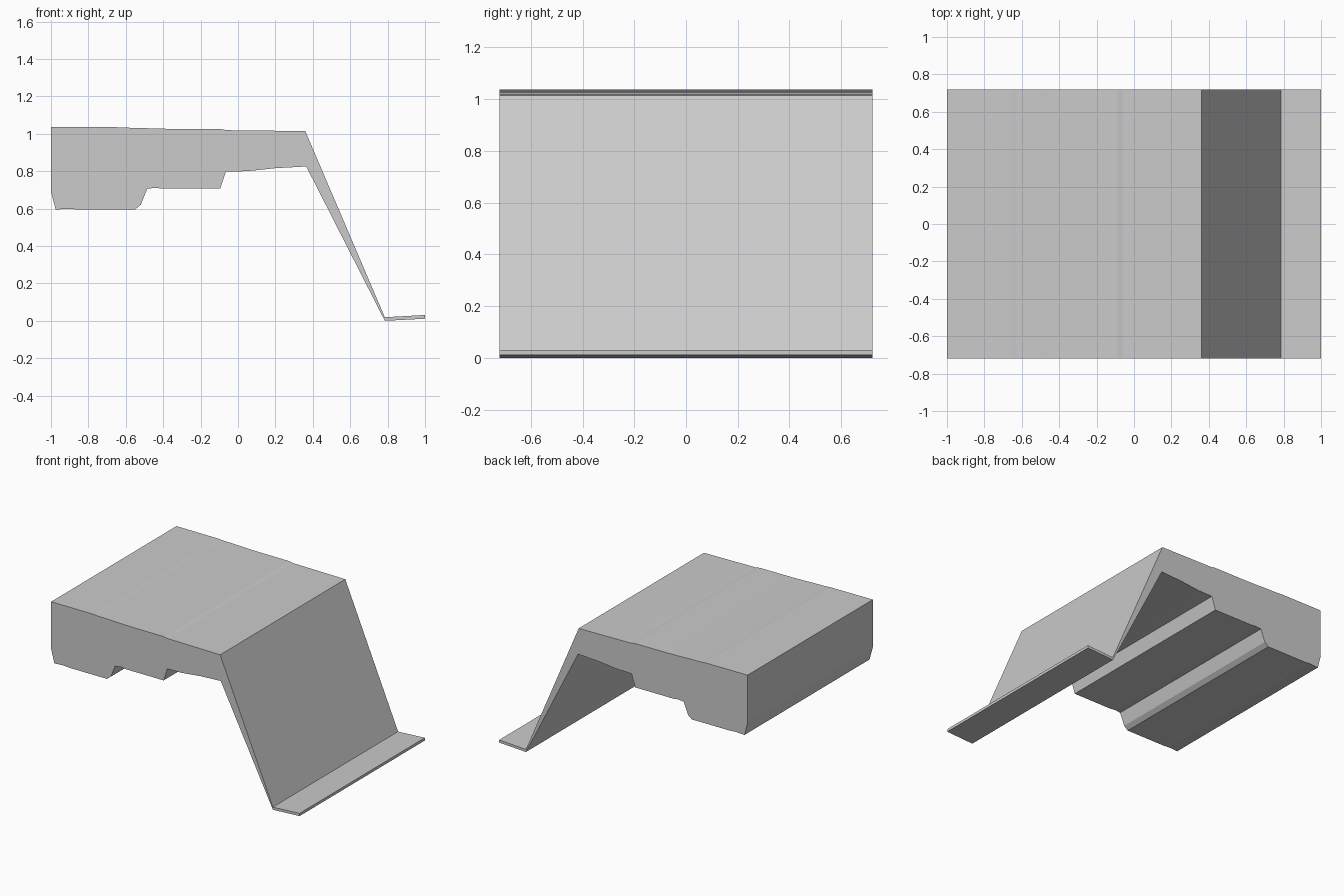
import bpy
import bmesh

if "Cube" in bpy.data.objects:
    bpy.data.objects.remove(bpy.data.objects["Cube"])

HALF_WIDTH = 0.72

# Side profile (x, z), clockwise from the top left corner
top_edge = [(-1, 1.037), (-0.66, 1.036), (-0.63, 1.033), (-0.52, 1.031), (-0.45, 1.028),
            (-0.35, 1.026), (-0.09, 1.025), (-0.06, 1.019), (0.04, 1.018), (0.36, 1.014)]
ramp_and_lip = [(0.785, 0.019), (1, 0.031), (1, 0.011), (0.785, 0.0)]
stepped_underside = [(0.365, 0.825), (0.2, 0.816), (0.05, 0.8), (-0.065, 0.798),
                     (-0.095, 0.706), (-0.40, 0.706), (-0.44, 0.711), (-0.485, 0.706),
                     (-0.52, 0.62), (-0.55, 0.595), (-0.86, 0.595), (-0.9, 0.599),
                     (-0.975, 0.595), (-1, 0.69)]


def extrude_profile(name, points, half):
    """Closed prism: an xz outline swept along y."""
    bm = bmesh.new()
    face = bm.faces.new([bm.verts.new((x, -half, z)) for x, z in points])
    swept = bmesh.ops.extrude_face_region(bm, geom=[face], use_keep_orig=True)
    moved = [g for g in swept["geom"] if isinstance(g, bmesh.types.BMVert)]
    bmesh.ops.translate(bm, verts=moved, vec=(0, 2 * half, 0))
    bmesh.ops.recalc_face_normals(bm, faces=bm.faces)
    # Split the concave end caps cleanly
    caps = [f for f in bm.faces if len(f.verts) > 4]
    bmesh.ops.triangulate(bm, faces=caps)
    mesh = bpy.data.meshes.new(name)
    bm.to_mesh(mesh)
    bm.free()
    obj = bpy.data.objects.new(name, mesh)
    bpy.context.collection.objects.link(obj)
    return obj


# Stepped slab with sloping sheet and foot lip, one continuous section
extrude_profile("stepped_ledge_with_ramp", top_edge + ramp_and_lip + stepped_underside, HALF_WIDTH)
